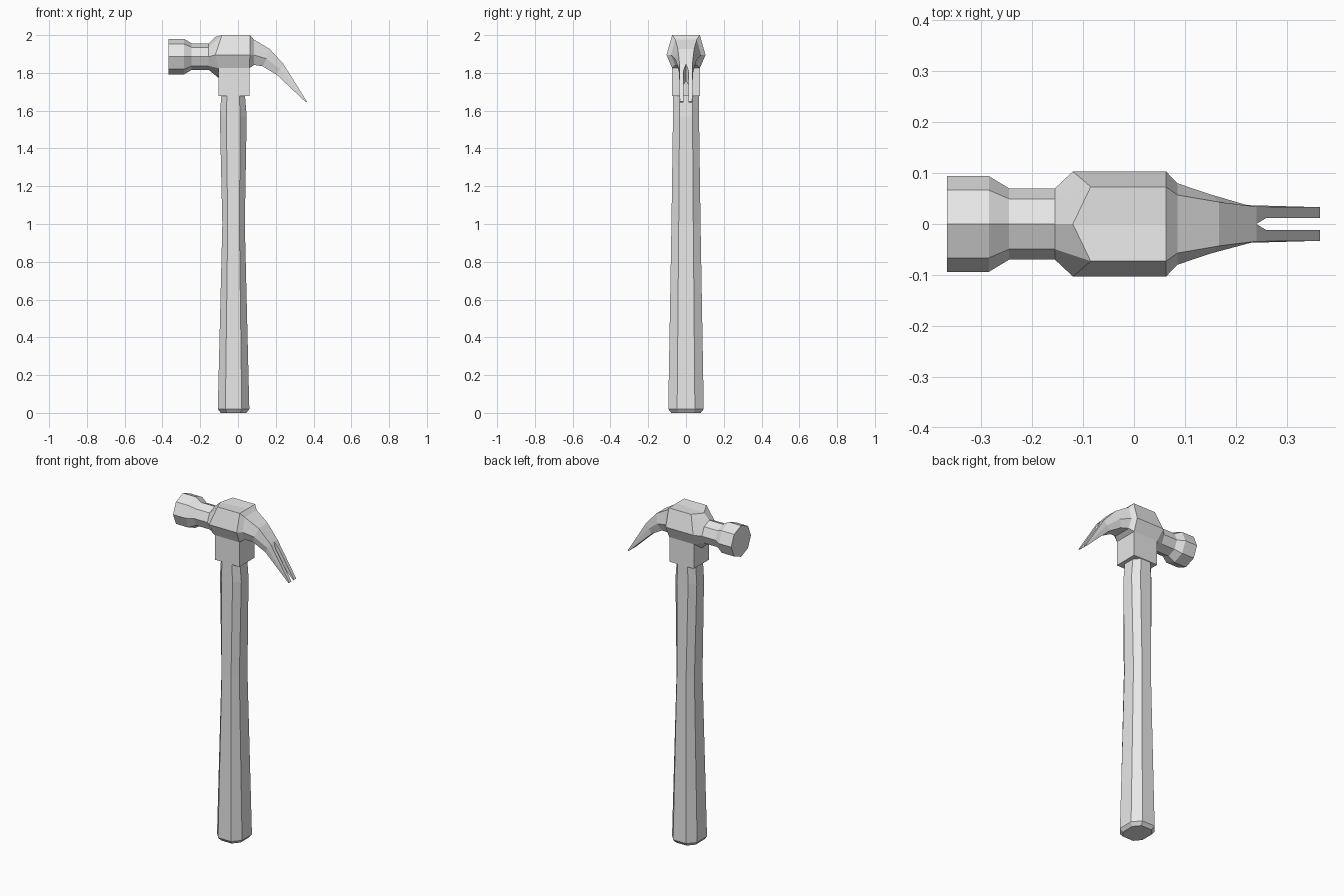
import bpy, bmesh, math

if "Cube" in bpy.data.objects:
    bpy.data.objects.remove(bpy.data.objects["Cube"])

mat = bpy.data.materials.new("light grey")
mat.diffuse_color = (0.8, 0.8, 0.8, 1)
mat.use_nodes = True
mat.node_tree.nodes["Principled BSDF"].inputs["Base Color"].default_value = mat.diffuse_color


def make_object(name, bm):
    bmesh.ops.recalc_face_normals(bm, faces=bm.faces)
    mesh = bpy.data.meshes.new(name)
    bm.to_mesh(mesh)
    bm.free()
    mesh.materials.append(mat)
    ob = bpy.data.objects.new(name, mesh)
    bpy.context.collection.objects.link(ob)
    return ob


def loft(name, rings):
    """Skin a list of equal-length point rings and cap both ends."""
    bm = bmesh.new()
    rows = [[bm.verts.new(p) for p in ring] for ring in rings]
    n = len(rows[0])
    for a, b in zip(rows, rows[1:]):
        for i in range(n):
            j = (i + 1) % n
            bm.faces.new((a[i], a[j], b[j], b[i]))
    bm.faces.new(rows[0])
    bm.faces.new(rows[-1])
    return make_object(name, bm)


def octagon(x, r, zc=1.886):
    return [(x, r * math.sin(math.pi * k / 4), zc + r * math.cos(math.pi * k / 4))
            for k in range(8)]


def hex_ring(top, mid, low, top_c=None, low_c=None):
    """Mirrored section from (x, half width, z) corners, plus centre points."""
    flip = lambda p: (p[0], -p[1], p[2])
    top_c = top_c or (top[0], 0, top[2])
    low_c = low_c or (low[0], 0, low[2])
    return [top_c, top, mid, low, low_c, flip(low), flip(mid), flip(top)]


# Head: striking face, neck, cheek block and curved claw in one skin
head = loft("hammer_head", [
    octagon(-0.367, 0.094),
    octagon(-0.285, 0.094),
    octagon(-0.245, 0.070),
    octagon(-0.155, 0.070),
    hex_ring((-0.085, 0.073, 2.0), (-0.12, 0.103, 1.895), (-0.103, 0.073, 1.825),
             (-0.12, 0, 1.99), (-0.105, 0, 1.775)),
    hex_ring((0.063, 0.073, 2.0), (0.063, 0.103, 1.895), (0.06, 0.073, 1.825)),
    hex_ring((0.085, 0.057, 1.976), (0.085, 0.080, 1.895), (0.085, 0.057, 1.842)),
    hex_ring((0.167, 0.043, 1.927), (0.150, 0.058, 1.875), (0.130, 0.045, 1.835)),
    hex_ring((0.240, 0.034, 1.848), (0.222, 0.037, 1.820), (0.205, 0.034, 1.790)),
    hex_ring((0.365, 0.033, 1.648), (0.363, 0.033, 1.646), (0.360, 0.033, 1.644)),
])

# Nail slot cut through the claw
slot = [(0.24, 0), (0.26, 0.012), (0.42, 0.012), (0.42, -0.012), (0.26, -0.012)]
cutter = loft("slot_cutter", [[(x, y, z) for x, y in slot] for z in (1.5, 1.95)])
cutter.hide_render = True
mod = head.modifiers.new("slot", "BOOLEAN")
mod.operation = "DIFFERENCE"
mod.solver = "EXACT"
mod.object = cutter
bpy.context.view_layer.objects.active = head
bpy.ops.object.modifier_apply(modifier=mod.name)
bpy.data.objects.remove(cutter)

# Collar: square socket below the head
loft("collar", [[(x, y, z) for x, y in
                 ((-0.103, -0.073), (0.06, -0.073), (0.06, 0.073), (-0.103, 0.073))]
                for z in (1.677, 1.85)])


# Handle: chamfered eight-sided grip, slim at the waist
def handle_ring(z, left, right, hy):
    c, hx = (left + right) / 2, (right - left) / 2
    a, b = hx * 0.52, hy * 0.5
    return [(c + x, y, z) for x, y in
            ((hx, -b), (hx, b), (a, hy), (-a, hy), (-hx, b), (-hx, -b), (-a, -hy), (a, -hy))]


loft("handle", [
    handle_ring(0.0, -0.092, 0.045, 0.078),
    handle_ring(0.02, -0.107, 0.060, 0.094),
    handle_ring(1.0, -0.083, 0.036, 0.077),
    handle_ring(1.57, -0.096, 0.046, 0.069),
    handle_ring(1.69, -0.088, 0.036, 0.069),
])
